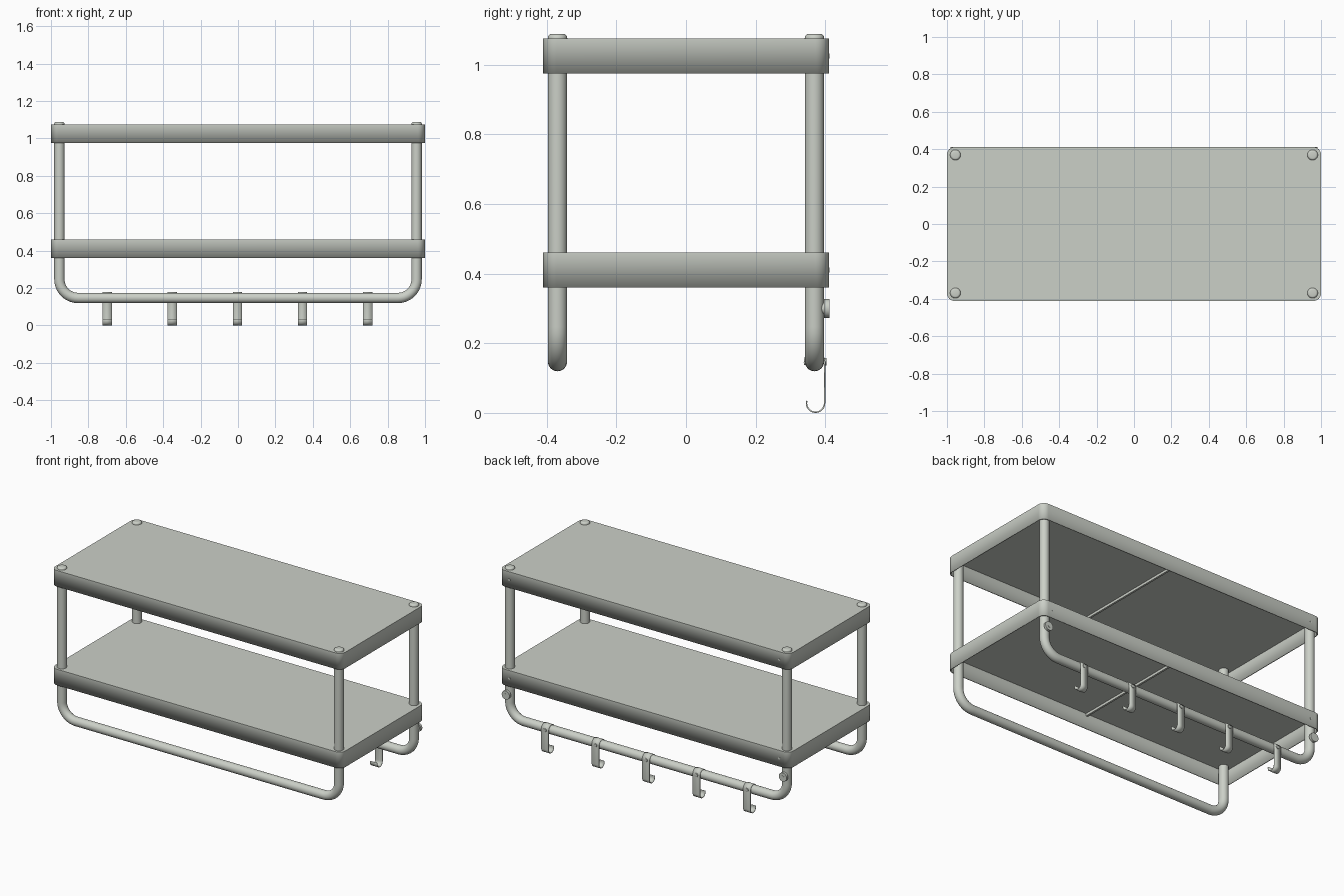
import bpy, bmesh
from math import sin, cos, pi, radians
from mathutils import Matrix, Vector

cube = bpy.data.objects.get("Cube")
if cube:
    bpy.data.objects.remove(cube)

paint = bpy.data.materials.new("pale grey green metal")
paint.use_nodes = True
colour = (0.60, 0.63, 0.575, 1)
paint.diffuse_color = colour
for node in paint.node_tree.nodes:
    if node.type == "BSDF_PRINCIPLED":
        node.inputs["Base Color"].default_value = colour


def finish(name, bm, smooth=True):
    mesh = bpy.data.meshes.new(name)
    bmesh.ops.recalc_face_normals(bm, faces=bm.faces)
    bm.to_mesh(mesh)
    bm.free()
    obj = bpy.data.objects.new(name, mesh)
    bpy.context.collection.objects.link(obj)
    mesh.materials.append(paint)
    if smooth:
        bpy.ops.object.select_all(action="DESELECT")
        obj.select_set(True)
        bpy.context.view_layer.objects.active = obj
        bpy.ops.object.shade_smooth_by_angle(angle=radians(35))
    return obj


def box(name, centre, size):
    bm = bmesh.new()
    bmesh.ops.create_cube(bm, size=1, matrix=Matrix.Translation(centre) @ Matrix.Diagonal((*size, 1)))
    return finish(name, bm, False)


def disc(name, centre, radius, depth, axis="Z", bevel=0.0, sides=24):
    """Cylinder along an axis; the outward rim may be rounded."""
    bm = bmesh.new()
    bmesh.ops.create_cone(bm, cap_ends=True, segments=sides, radius1=radius, radius2=radius, depth=depth)
    if bevel:
        rim = [e for e in bm.edges if all(v.co.z > 0 for v in e.verts)]
        bmesh.ops.bevel(bm, geom=rim, offset=bevel, segments=4, profile=0.5, affect="EDGES")
    turn = Matrix.Rotation(-pi / 2, 4, "X") if axis == "Y" else Matrix.Identity(4)
    bmesh.ops.transform(bm, matrix=Matrix.Translation(centre) @ turn, verts=bm.verts)
    return finish(name, bm)


def arc(a, b, radius, start, end, steps):
    angles = [radians(start + (end - start) * i / steps) for i in range(steps + 1)]
    return [(a + radius * cos(t), b + radius * sin(t)) for t in angles]


# Folded sheet trays, open underneath, with a stiffening rib
WIDTH, DEPTH, HEIGHT = 2.0, 0.822, 0.1


def tray(name, z_low):
    bm = bmesh.new()
    bmesh.ops.create_cube(bm, size=1, matrix=Matrix.Translation((0, 0, z_low + HEIGHT / 2))
                          @ Matrix.Diagonal((WIDTH, DEPTH, HEIGHT, 1)))
    corners = [e for e in bm.edges if abs(e.verts[0].co.z - e.verts[1].co.z) > 0.05]
    bmesh.ops.bevel(bm, geom=corners, offset=0.04, segments=8, profile=0.5, affect="EDGES")
    bm.normal_update()
    bmesh.ops.delete(bm, geom=[f for f in bm.faces if f.normal.z < -0.9], context="FACES")
    obj = finish(name, bm)
    sheet = obj.modifiers.new("sheet", "SOLIDIFY")
    sheet.thickness = 0.006
    sheet.offset = -1
    box(name + "_rib", (0, 0, z_low + HEIGHT - 0.013), (0.012, DEPTH - 0.012, 0.015))
    for side in (-1, 1):
        disc(name + "_back_screw", (side * 0.93, DEPTH / 2, z_low + 0.05), 0.007, 0.003, "Y", sides=12)


tray("upper_tray", 0.975)
tray("lower_tray", 0.36)

# Bent tube frames
POST_X, POST_Y, TUBE, RAIL_Z, BEND = 0.955, 0.369, 0.0275, 0.147, 0.1


def tube_frame(name, y):
    inner, low = POST_X - BEND, RAIL_Z + BEND
    path = [(-POST_X, 1.07)] + arc(-inner, low, BEND, 180, 270, 10)
    path += arc(inner, low, BEND, 270, 360, 10) + [(POST_X, 1.07)]
    pts = [Vector((x, y, z)) for x, z in path]
    bm = bmesh.new()
    rings = []
    for i, p in enumerate(pts):
        along = (pts[min(i + 1, len(pts) - 1)] - pts[max(i - 1, 0)]).normalized()
        if i in (1, len(pts) - 2):
            along = Vector((0, 0, 1 if i > 1 else -1))
        across = Vector((0, 1, 0)).cross(along)
        rings.append([bm.verts.new(p + TUBE * (across * cos(t) + Vector((0, 1, 0)) * sin(t)))
                      for t in (2 * pi * k / 24 for k in range(24))])
    for a, b in zip(rings, rings[1:]):
        for k in range(24):
            n = (k + 1) % 24
            bm.faces.new((a[k], a[n], b[n], b[k]))
    bm.faces.new(rings[0])
    bm.faces.new(rings[-1])
    finish(name, bm)


for y, label in ((-POST_Y, "front"), (POST_Y, "back")):
    tube_frame(label + "_tube_frame", y)
    for side in (-1, 1):
        disc(label + "_post_cap", (side * POST_X, y, 1.08), 0.028, 0.016, bevel=0.011)

# Wall spacers on the back posts
for side in (-1, 1):
    disc("wall_spacer", (side * POST_X, 0.4045, 0.3), 0.027, 0.015, "Y")
    disc("wall_spacer_neck", (side * POST_X, 0.392, 0.3), 0.018, 0.02, "Y")
    disc("wall_spacer_screw", (side * POST_X, 0.4115, 0.3), 0.009, 0.002, "Y", sides=12)


# Strap hooks clipped over the back rail
def hook(x):
    wrap = TUBE + 0.0015
    path = arc(POST_Y, RAIL_Z, wrap, 200, 0, 14)
    path += arc(POST_Y + wrap - 0.026, 0.028, 0.026, 0, -195, 16)
    bm = bmesh.new()
    rows = [[bm.verts.new((x + s * 0.025, y, z)) for s in (-1, 1)] for y, z in path]
    for a, b in zip(rows, rows[1:]):
        bm.faces.new((a[0], a[1], b[1], b[0]))
    obj = finish("hook", bm)
    strap = obj.modifiers.new("strap", "SOLIDIFY")
    strap.thickness = 0.004
    strap.offset = 0
    disc("hook_screw", (x, POST_Y + wrap + 0.003, RAIL_Z), 0.011, 0.006, "Y", bevel=0.002, sides=16)


for i in range(-2, 3):
    hook(i * 0.348 - 0.003)
